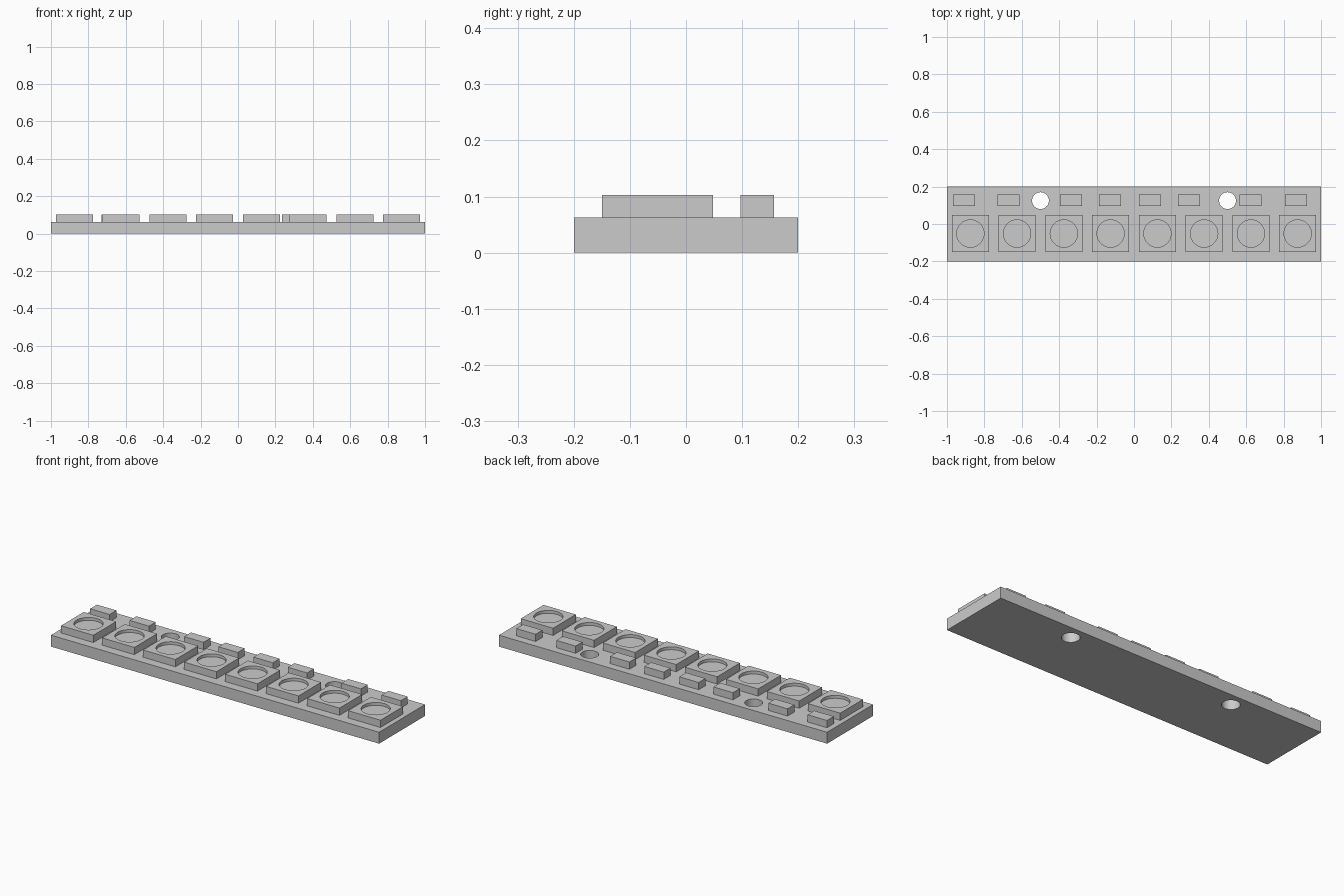
import bpy

if "Cube" in bpy.data.objects:
    bpy.data.objects.remove(bpy.data.objects["Cube"])

BOARD_TOP = 0.063
PART_TOP = 0.103

grey = bpy.data.materials.new("light_grey")
grey.use_nodes = True
colour = (0.6, 0.6, 0.6, 1)
grey.diffuse_color = colour
grey.node_tree.nodes["Principled BSDF"].inputs["Base Color"].default_value = colour


def box(name, x, y, width, depth, z0, z1):
    bpy.ops.mesh.primitive_cube_add(size=1, location=(x, y, (z0 + z1) / 2))
    ob = bpy.context.object
    ob.name = name
    ob.scale = (width, depth, z1 - z0)
    bpy.ops.object.transform_apply(location=False, rotation=False, scale=True)
    ob.data.materials.append(grey)
    return ob


def cut_round(ob, x, y, radius, z0, z1):
    bpy.ops.mesh.primitive_cylinder_add(vertices=48, radius=radius, depth=z1 - z0,
                                        location=(x, y, (z0 + z1) / 2))
    cutter = bpy.context.object
    cutter.data.materials.append(grey)
    mod = ob.modifiers.new("round_cut", "BOOLEAN")
    mod.operation = "DIFFERENCE"
    mod.solver = "EXACT"
    mod.object = cutter
    bpy.ops.object.select_all(action="DESELECT")
    bpy.context.view_layer.objects.active = ob
    ob.select_set(True)
    bpy.ops.object.modifier_apply(modifier=mod.name)
    bpy.data.objects.remove(cutter)
    bpy.ops.object.shade_smooth_by_angle()


# Base board with two mounting holes
board = box("board", 0, 0, 2, 0.4, 0, BOARD_TOP)
for x in (-0.5, 0.5):
    cut_round(board, x, 0.125, 0.045, -0.05, 0.15)

# Row of square lamps, each with a shallow round recess
for i in range(8):
    x = -0.875 + 0.25 * i
    lamp = box(f"lamp_{i + 1}", x, -0.051, 0.197, 0.198, BOARD_TOP, PART_TOP)
    cut_round(lamp, x, -0.051, 0.073, PART_TOP - 0.016, PART_TOP + 0.05)

# Small chips along the back edge
for i, x in enumerate((-0.91, -0.67, -0.337, -0.128, 0.085, 0.294, 0.622, 0.866)):
    box(f"chip_{i + 1}", x, 0.127, 0.118, 0.059, BOARD_TOP, PART_TOP)
